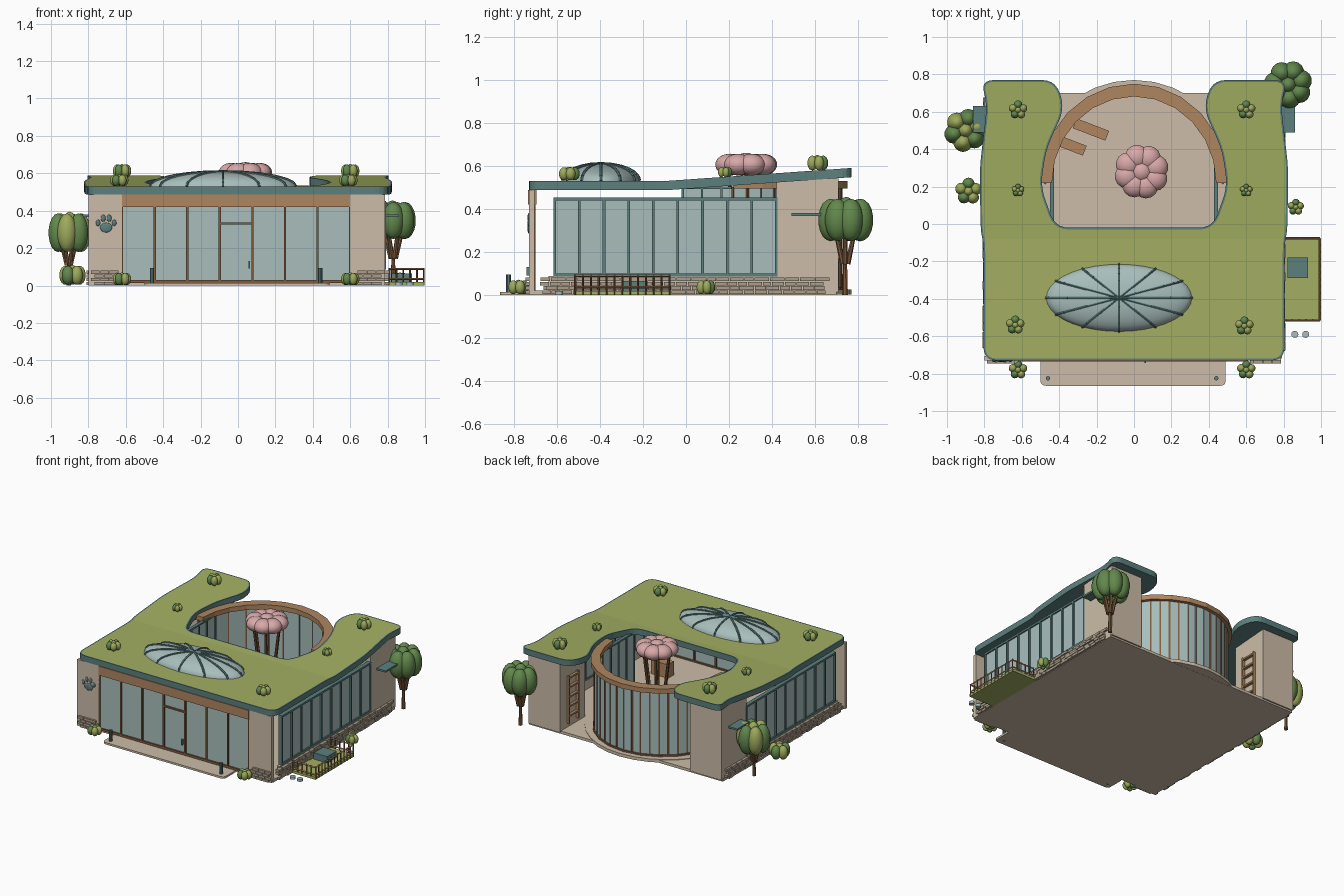
import bpy, bmesh, math, random
from mathutils import Vector, Matrix

random.seed(4)
if "Cube" in bpy.data.objects:
    bpy.data.objects.remove(bpy.data.objects["Cube"], do_unlink=True)


def material(name, *rgb):
    lin = [((c / 255 + 0.055) / 1.055) ** 2.4 for c in rgb] + [1]
    m = bpy.data.materials.new(name)
    m.use_nodes = True
    m.diffuse_color = lin
    m.node_tree.nodes["Principled BSDF"].inputs["Base Color"].default_value = lin
    return m


GRASS = material("roof_grass", 163, 175, 98)
TEAL = material("teal_metal", 92, 128, 126)
GLASS = material("pale_glass", 168, 190, 188)
BEIGE = material("beige_plaster", 204, 188, 168)
WOOD = material("warm_wood", 175, 134, 96)
BARK = material("dark_wood", 128, 92, 62)
STONE = material("stone", 172, 158, 138)
PINK = material("pink_blossom", 216, 168, 168)
LEAF = material("leaf_green", 98, 136, 76)
OLIVE = material("leaf_olive", 158, 170, 92)


def finish(name, bm, *mats, smooth=False):
    bmesh.ops.recalc_face_normals(bm, faces=bm.faces)
    me = bpy.data.meshes.new(name)
    bm.to_mesh(me)
    bm.free()
    for m in mats:
        me.materials.append(m)
    for p in me.polygons:
        p.use_smooth = smooth
    ob = bpy.data.objects.new(name, me)
    bpy.context.collection.objects.link(ob)
    return ob


def boxes(name, mat, *spans):
    """Each span is x0, x1, y0, y1, z0, z1."""
    bm = bmesh.new()
    for x0, x1, y0, y1, z0, z1 in spans:
        m = Matrix.Translation(((x0 + x1) / 2, (y0 + y1) / 2, (z0 + z1) / 2))
        bmesh.ops.create_cube(bm, size=1, matrix=m @ Matrix.Diagonal((x1 - x0, y1 - y0, z1 - z0, 1)))
    return finish(name, bm, mat)


def rods(name, mat, r, pairs, sides=6, taper=1):
    bm = bmesh.new()
    for a, b in pairs:
        a, b = Vector(a), Vector(b)
        m = Matrix.Translation((a + b) / 2) @ (b - a).to_track_quat("Z", "Y").to_matrix().to_4x4()
        bmesh.ops.create_cone(bm, cap_ends=True, segments=sides, radius1=r, radius2=r * taper,
                              depth=(b - a).length, matrix=m)
    return finish(name, bm, mat)


def blobs(name, mats, items):
    """Each item is centre, radii, material index."""
    bm = bmesh.new()
    for c, rad, idx in items:
        old = set(bm.faces)
        bmesh.ops.create_uvsphere(bm, u_segments=14, v_segments=9, radius=1,
                                  matrix=Matrix.Translation(c) @ Matrix.Diagonal((*rad, 1)))
        for f in set(bm.faces) - old:
            f.material_index = idx
    return finish(name, bm, *mats, smooth=True)


def foliage(name, x, y, z0, z1, r, mats=(LEAF, OLIVE), n=6):
    h, z = (z1 - z0) / 2, (z0 + z1) / 2
    ring = [((x + r * .56 * math.cos(a), y + r * .56 * math.sin(a), z),
             (r * .46, r * .46, h * .92), i % len(mats))
            for i, a in enumerate(2 * math.pi * k / n + .3 for k in range(n))]
    return blobs(name, mats, ring + [((x, y, z + h * .15), (r * .4, r * .4, h * .85), 0)])


def rounded(pts, r, steps=5):
    out, n = [], len(pts)
    for i in range(n):
        p, a, b = Vector(pts[i]), Vector(pts[i - 1]), Vector(pts[(i + 1) % n])
        s = p + (a - p).normalized() * min(r, (a - p).length / 2.01)
        e = p + (b - p).normalized() * min(r, (b - p).length / 2.01)
        out += [s.lerp(p, t).lerp(p.lerp(e, t), t) for t in (k / steps for k in range(steps + 1))]
    return out


def slab(name, mats, outline, z0, z1, rim=0):
    bm = bmesh.new()
    base = bm.faces.new([bm.verts.new((p[0], p[1], z0)) for p in outline])
    ext = bmesh.ops.extrude_face_region(bm, geom=[base])["geom"]
    bmesh.ops.translate(bm, verts=[v for v in ext if isinstance(v, bmesh.types.BMVert)], vec=(0, 0, z1 - z0))
    top = [f for f in ext if isinstance(f, bmesh.types.BMFace)]
    if rim:
        bmesh.ops.inset_region(bm, faces=top, thickness=rim, use_even_offset=True)
        top[0].material_index = 1
    return finish(name, bm, *mats), top


BEND, SLOPE = -.08, .07


def rise(ob):
    """Tilt everything behind the bend line upward."""
    bm = bmesh.new()
    bm.from_mesh(ob.data)
    bmesh.ops.bisect_plane(bm, geom=bm.verts[:] + bm.edges[:] + bm.faces[:],
                           plane_co=(0, BEND, 0), plane_no=(0, 1, 0))
    for v in bm.verts:
        if v.co.z > .3:
            v.co.z += max(0, v.co.y - BEND) * SLOPE
    bm.to_mesh(ob.data)
    bm.free()


# Planted roof with two rising wings
half = [(.42, -.02), (.5, .2), (.47, .4), (.37, .62), (.42, .77), (.62, .77), (.82, .77),
        (.785, .64), (.825, .3), (.82, -.04), (.805, -.1), (.805, -.73)]
outline = rounded(half + [(-x, y) for x, y in reversed(half)], .075)
roof, _ = slab("planted_roof", (TEAL, GRASS), outline, .487, .53, rim=.01)
rise(roof)

# Oval skylight with ribs
DX, DY, RX, RY, RZ = -.08, -.395, .39, .18, .08
bm = bmesh.new()
bmesh.ops.create_uvsphere(bm, u_segments=36, v_segments=16, radius=1)
bmesh.ops.delete(bm, geom=[v for v in bm.verts if v.co.z < -.05], context="VERTS")
bmesh.ops.transform(bm, matrix=Matrix.Translation((DX, DY, .528)) @ Matrix.Diagonal((RX, RY, RZ, 1)), verts=bm.verts)
finish("skylight_dome", bm, GLASS, smooth=True)


def on_dome(a, t):
    return (DX + RX * math.cos(a) * math.cos(t), DY + RY * math.sin(a) * math.cos(t), .53 + RZ * math.sin(t))


rods("skylight_ribs", TEAL, .007, [(on_dome(a, t * math.pi / 12), on_dome(a, (t + 1) * math.pi / 12))
     for a in (k * math.pi / 6 for k in range(12)) for t in range(6)])

# Floors and terrace
boxes("floor", BEIGE, (-.79, .79, -.72, .7, 0, .02))
CY, R = .22, .53
slab("courtyard_floor", (BEIGE,), [((R + .02) * math.cos(k * math.pi / 16), CY + (R + .02) * math.sin(k * math.pi / 16))
     for k in range(17)], .001, .024)
slab("front_terrace", (BEIGE,), rounded([(-.5, -.865), (.49, -.865), (.49, -.71), (-.5, -.71)], .03), 0, .014)
rods("terrace_bollards", TEAL, .012, [((x, -.825, 0), (x, -.825, .095)) for x in (-.46, .44)], 10)

# Front facade
boxes("front_walls", BEIGE, (-.8, -.62, -.73, -.705, 0, .487), (.6, .785, -.73, -.705, 0, .487))
boxes("front_glass", GLASS, (-.62, .6, -.72, -.71, .02, .43))
boxes("front_beam", WOOD, (-.62, .6, -.735, -.695, .42, .487))
xs = [-.62 + 1.22 * k / 7 for k in range(8)]
boxes("front_mullions", BARK, *[(x - .006, x + .006, -.73, -.7, .014, .42) for x in xs],
      (xs[3], xs[4], -.73, -.7, .325, .337), (-.62, .6, -.73, -.7, .014, .03))
boxes("door_handle", TEAL, (.055, .065, -.742, -.728, .09, .13))
blobs("paw_relief", (TEAL,), [((-.705 + dx, -.731, .31 + dz), (w, .006, h), 0) for dx, dz, w, h in
      ((0, 0, .033, .026), (-.043, .025, .012, .017), (-.016, .05, .013, .019),
       (.016, .05, .013, .019), (.043, .025, .012, .017))])


def side_box(s, x0, x1, *rest):
    return (min(s * x0, s * x1), max(s * x0, s * x1), *rest)


# Side windows, end rooms and stone bases on both sides
for s, side in ((1, "left"), (-1, "right")):
    boxes(side + "_window_glass", GLASS, side_box(s, .77, .78, -.61, .42, .09, .45))
    ys = [-.61 + 1.03 * k / 9 for k in range(10)]
    boxes(side + "_window_frame", TEAL, *[side_box(s, .762, .79, y - .006, y + .006, .09, .45) for y in ys],
          *[side_box(s, .762, .79, -.616, .426, z, z + .014) for z in (.086, .438)])
    boxes(side + "_base_wall", BEIGE, side_box(s, .765, .787, -.64, .43, 0, .088))
    rise(boxes(side + "_end_room", BEIGE, side_box(s, .53, .787, .42, .71, .012, .489)))
    boxes(side + "_canopy", TEAL, side_box(s, .78, .86, .49, .63, .367, .38))
    stones = []
    for row in range(4):
        z, y = .003 + row * .02, -.68 + random.uniform(0, .05)
        while y < .64:
            step = random.uniform(.04, .075)
            stones.append(side_box(s, .78, random.uniform(.8, .81), y, y + step - .004, z, z + .017))
            y += step
        x = .62 + (row % 2) * .02
        while x < .77:
            stones.append(side_box(s, x, x + .046, -.745, -.725, z, z + .017))
            x += .05
    boxes(side + "_stone_base", STONE, *stones)
    # Courtyard partition and shelf
    boxes(side + "_partition_glass", GLASS, side_box(s, .435, .443, -.02, .36, .02, .5))
    boxes(side + "_partition_frame", TEAL, *[side_box(s, .428, .45, y, y + .01, .02, .5)
          for y in (-.02, .07, .16, .25, .35)], side_box(s, .428, .45, -.02, .36, .492, .504))
    boxes(side + "_shelf", WOOD, *[side_box(s, .51, .53, .52, .62, z, z + .012) for z in (.1, .17, .24, .31, .38)],
          *[side_box(s, .51, .53, y, y + .01, .05, .4) for y in (.51, .62)])

# Curved courtyard screen with a wooden ring on top
SEG = 12


def arc(r, k, z):
    a = math.pi * k / SEG
    return (r * .95 * math.cos(a), CY + r * math.sin(a), z)


def arc_band(name, mat, r0, r1, z0, z1):
    bm = bmesh.new()
    loops = [[bm.verts.new(arc(r, k, z)) for r, z in ((r0, z0), (r1, z0), (r1, z1), (r0, z1))] for k in range(SEG + 1)]
    for a, b in zip(loops, loops[1:]):
        for i in range(4):
            bm.faces.new((a[i - 1], a[i], b[i], b[i - 1]))
    bm.faces.new(loops[0])
    bm.faces.new(loops[-1])
    return finish(name, bm, mat)


arc_band("curved_glass", GLASS, R - .035, R - .025, .02, .5)
arc_band("wooden_ring", WOOD, R - .068, R, .495, .53)
arc_band("curved_sill", BARK, R - .045, R - .015, .02, .035)
rods("curved_mullions", BARK, .008, [(arc(R - .03, k / 2, .02), arc(R - .03, k / 2, .5)) for k in range(2 * SEG + 1)], 4)

# Benches and reception desk
for i, (x, y) in enumerate(((-.23, .505), (-.35, .425))):
    b = boxes("bench_%d" % (i + 1), WOOD, (-.093, .093, -.028, .028, .08, .1),
              (-.08, -.06, -.02, .02, .02, .08), (.06, .08, -.02, .02, .02, .08))
    b.matrix_world = Matrix.Translation((x, y, 0)) @ Matrix.Rotation(math.radians(-21), 4, "Z")
boxes("reception_desk", WOOD, (.42, .56, -.46, -.39, .02, .12))


# Trees
def trunk(name, x, y, z, spread, r):
    limbs = [((x, y, 0), (x, y, z * .6))] if spread < .1 else []
    start = z * .5 if limbs else .02
    for k in range(6):
        c, d = math.cos(k * math.pi / 3), math.sin(k * math.pi / 3)
        limbs.append(((x + c * spread * .25, y + d * spread * .25, start), (x + c * spread, y + d * spread, z)))
    rods(name, BARK, r, limbs, 7, .65)


trunk("blossom_trunk", .04, .28, .6, .1, .013)
foliage("blossom_crown", .04, .28, .55, .66, .145, (PINK,), 8)
trunk("back_tree_trunk", .83, .74, .29, .05, .014)
foliage("back_tree_crown", .825, .745, .24, .455, .128, (LEAF,), 7)
trunk("side_tree_trunk", -.905, .5, .22, .04, .013)
foliage("side_tree_crown", -.9, .5, .17, .395, .115, (OLIVE, LEAF), 6)

# Shrubs on the roof and at ground level
for i, (x, y, z, h, r) in enumerate((
        (-.62, .61, .575, .075, .05), (.6, .61, .575, .075, .05), (-.62, .18, .545, .05, .034),
        (.6, .18, .545, .05, .034), (-.635, -.54, .53, .065, .05), (.59, -.545, .53, .065, .05),
        (-.62, -.78, 0, .07, .05), (.6, -.78, 0, .07, .05), (-.885, .175, 0, .11, .072), (.865, .09, 0, .07, .044))):
    foliage("shrub_%d" % (i + 1), x, y, z, z + h, r, (OLIVE, LEAF), 5)

# Fenced pen with hutch and bowls
boxes("pen_lawn", GRASS, (.79, .995, -.52, -.07, 0, .018))
corners = [(.81, -.515), (.993, -.515), (.993, -.077), (.81, -.077)]
posts, rails = [], []
for a, b in zip(corners, corners[1:]):
    a, b = Vector(a), Vector(b)
    n = round((b - a).length / .036)
    posts += [((*a.lerp(b, k / n), 0), (*a.lerp(b, k / n), .095)) for k in range(n + 1)]
    rails += [((*a, z), (*b, z)) for z in (.035, .088)]
rods("pen_posts", BARK, .005, posts, 4)
rods("pen_rails", WOOD, .006, rails, 4)
boxes("hutch", TEAL, (.82, .93, -.29, -.18, .018, .065))
rods("bowls", GLASS, .019, [((x, -.59, 0), (x, -.59, .018)) for x in (.86, .918)], 12)
